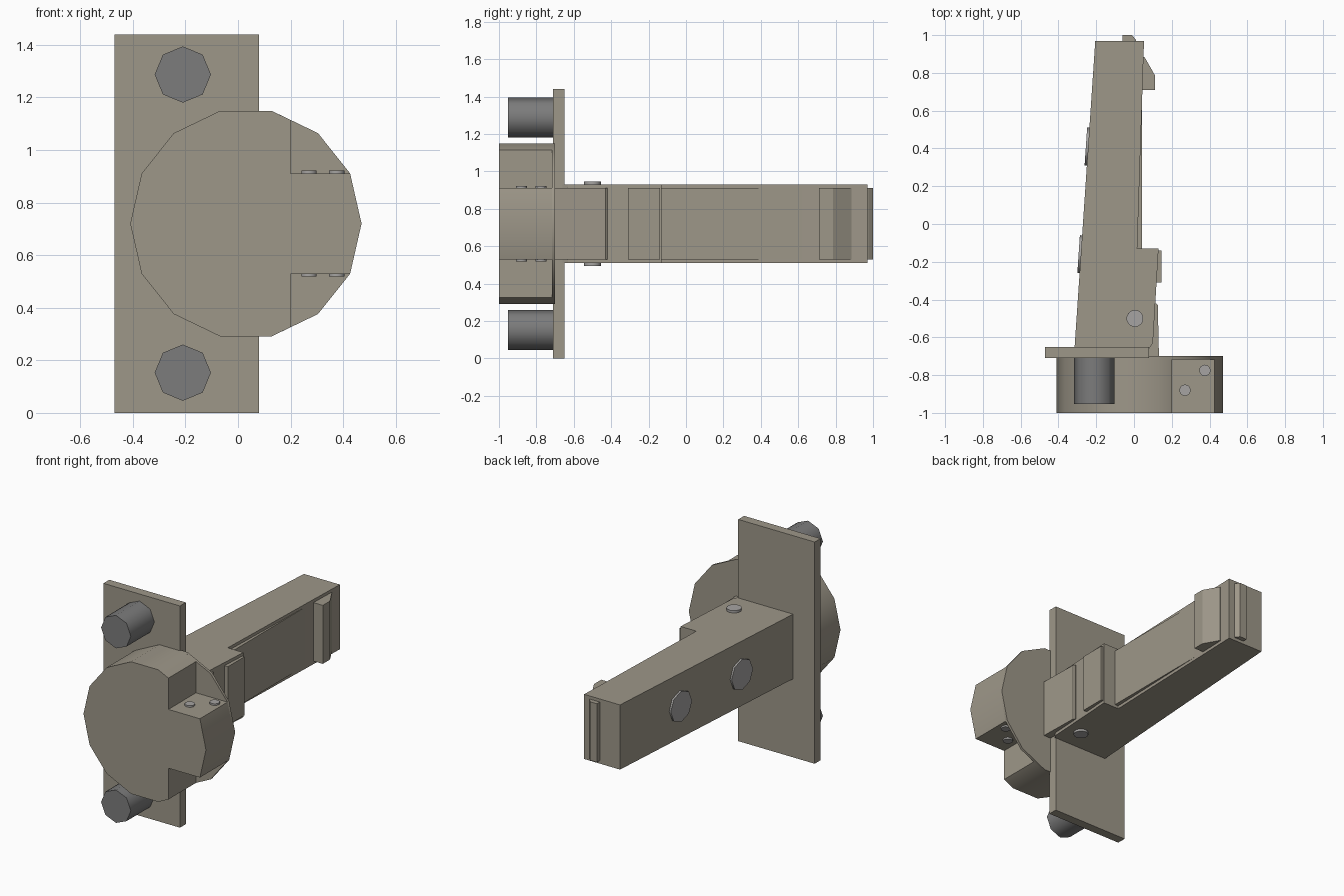
import bpy, bmesh
from math import radians, sin, cos, pi
from mathutils import Vector

if "Cube" in bpy.data.objects:
    bpy.data.objects.remove(bpy.data.objects["Cube"])

MID = 0.72  # height of the symmetry plane


def material(name, rgb):
    m = bpy.data.materials.new(name)
    m.diffuse_color = (*rgb, 1)
    m.use_nodes = True
    m.node_tree.nodes["Principled BSDF"].inputs["Base Color"].default_value = m.diffuse_color
    return m


BODY = material("warm_metal", (0.34, 0.31, 0.25))
DARK = material("dark_steel", (0.20, 0.20, 0.20))
PIN = material("pin_steel", (0.38, 0.37, 0.36))


def finish(name, bm, mat):
    bmesh.ops.recalc_face_normals(bm, faces=bm.faces)
    mesh = bpy.data.meshes.new(name)
    bm.to_mesh(mesh)
    bm.free()
    mesh.materials.append(mat)
    ob = bpy.data.objects.new(name, mesh)
    bpy.context.collection.objects.link(ob)
    return ob


def smooth(ob):
    bpy.ops.object.select_all(action='DESELECT')
    ob.select_set(True)
    bpy.context.view_layer.objects.active = ob
    bpy.ops.object.shade_smooth_by_angle(angle=radians(47))


def prism(name, pts, a, b, axis='z', mat=BODY):
    """Extrude a 2D profile from a to b along z (xy profile) or y (xz profile)."""
    bm = bmesh.new()
    place = (lambda p: (p[0], p[1], a)) if axis == 'z' else (lambda p: (p[0], a, p[1]))
    face = bm.faces.new([bm.verts.new(place(p)) for p in pts])
    out = bmesh.ops.extrude_face_region(bm, geom=[face], use_keep_orig=True)
    move = Vector((0, 0, b - a)) if axis == 'z' else Vector((0, b - a, 0))
    bmesh.ops.translate(bm, vec=move,
                        verts=[v for v in out['geom'] if isinstance(v, bmesh.types.BMVert)])
    return finish(name, bm, mat)


def cylinder(name, center, direction, r, depth, sides, mat):
    bm = bmesh.new()
    bmesh.ops.create_cone(bm, cap_ends=True, segments=sides, radius1=r, radius2=r, depth=depth)
    rot = Vector(direction).to_track_quat('Z', 'Y').to_matrix()
    bmesh.ops.rotate(bm, cent=(0, 0, 0), matrix=rot, verts=bm.verts)
    bmesh.ops.translate(bm, vec=center, verts=bm.verts)
    ob = finish(name, bm, mat)
    smooth(ob)
    return ob


# Mounting plate and its two bolts
prism("mounting_plate", [(-0.47, 0), (0.08, 0), (0.08, 1.44), (-0.47, 1.44)], -0.71, -0.65, 'y')
for label, s in (("upper", 1), ("lower", -1)):
    cylinder(label + "_bolt", (-0.21, -0.83, MID + s * 0.567), (0, 1, 0), 0.107, 0.245, 8, DARK)

# Front drum: 14-sided disc with two notches cut from the right side
ring = [(0.03 + 0.44 * cos(2 * pi * k / 14), MID + 0.44 * sin(2 * pi * k / 14)) for k in range(14)]
step, rim = ring[1][1] - MID, 0.394
notched = (ring[:2] + [(0.20, MID + step), (0.20, MID + rim)] + ring[3:12]
           + [(0.20, MID - rim), (0.20, MID - step)] + ring[13:])
smooth(prism("drum", notched, -1.0, -0.717, 'y'))
smooth(prism("drum_back_flange", ring, -0.717, -0.70, 'y'))

# Arm behind the plate, stepped on the right side
prism("arm", [(-0.315, -0.66), (0.08, -0.66), (0.10, -0.63), (0.13, -0.13),
              (0.017, -0.13), (0.053, 0.97), (-0.205, 0.97)], 0.51, 0.93)

# Narrower parts on the arm, all sharing one height range
inner_parts = {
    "slide_rail": [(-0.02, -0.14), (0.042, -0.14), (0.042, 0.62), (-0.02, 0.62)],
    "step_block": [(0.05, -0.31), (0.145, -0.31), (0.145, -0.14), (0.05, -0.14)],
    "front_pad": [(0.05, -0.70), (0.132, -0.70), (0.126, -0.43), (0.118, -0.42), (0.05, -0.42)],
    "rear_tooth": [(0.0, 0.71), (0.112, 0.71), (0.112, 0.785), (0.055, 0.885), (0.0, 0.885)],
    "end_tip": [(-0.06, 0.96), (0.015, 0.96), (0.01, 0.975), (-0.01, 1.0), (-0.06, 1.0)],
}
for name, pts in inner_parts.items():
    prism(name, pts, 0.53, 0.91)

# Pins mirrored above and below the middle plane
for label, s in (("upper", 1), ("lower", -1)):
    cylinder(label + "_arm_pin", (0.005, -0.50, MID + s * 0.21), (0, 0, 1), 0.045, 0.03, 14, PIN)
    for i, (x, y) in enumerate([(0.27, -0.88), (0.375, -0.775)]):
        cylinder(f"{label}_drum_pin_{i + 1}", (x, y, MID + s * 0.19), (0, 0, 1), 0.03, 0.024, 14, PIN)

# Octagonal discs set in the sloping left side of the arm
for label, y in (("front", -0.16), ("rear", 0.41)):
    x = -0.315 + 0.11 * (y + 0.66) / 1.63
    cylinder(label + "_side_disc", (x, y, MID), (-1.63, 0.11, 0), 0.10, 0.024, 8, PIN)
